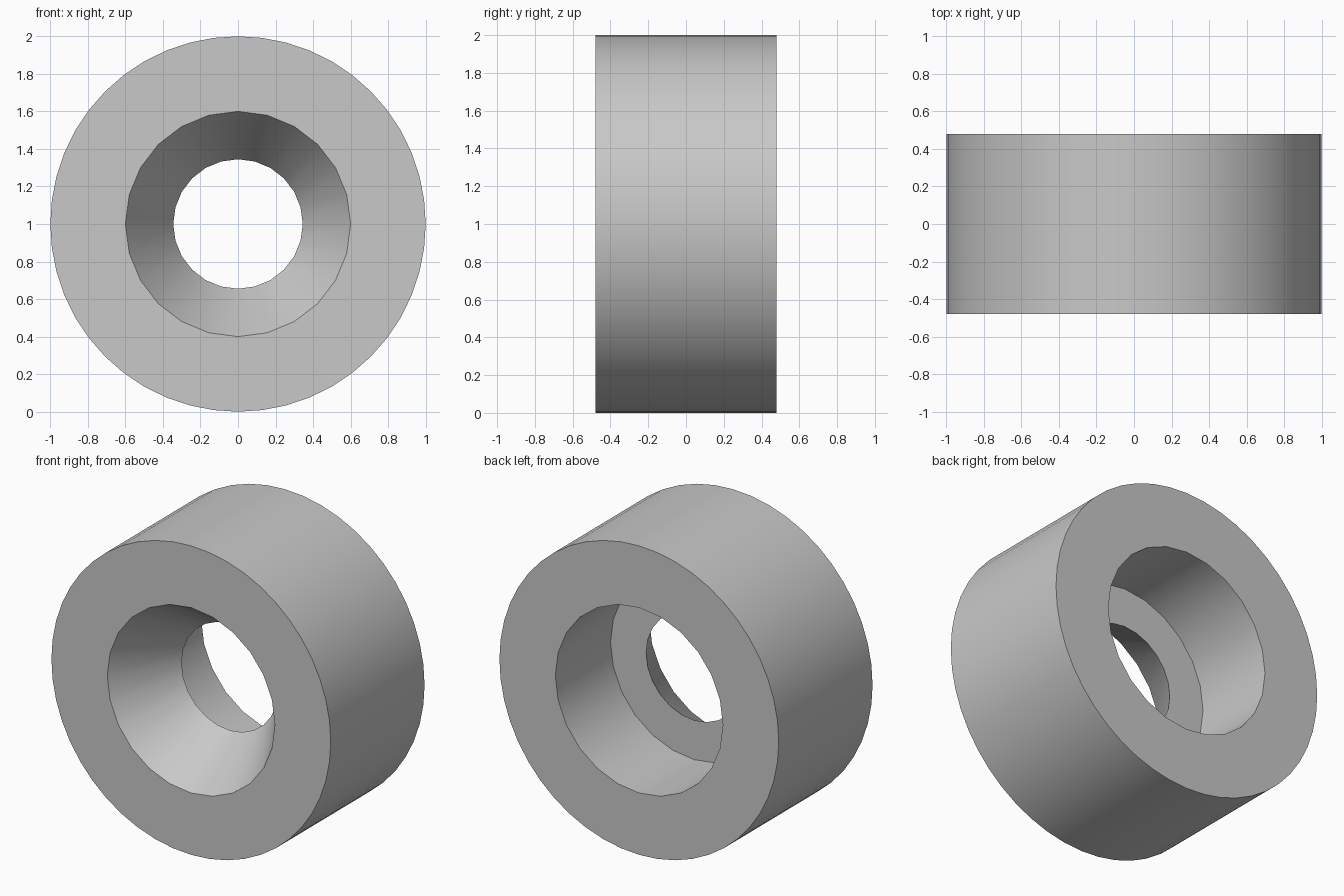
import bpy
import bmesh
from math import sin, cos, tau

cube = bpy.data.objects.get("Cube")
if cube:
    bpy.data.objects.remove(cube, do_unlink=True)

# Plain grey material
grey = bpy.data.materials.new("plain grey")
grey.use_nodes = True
colour = (0.58, 0.58, 0.58, 1)
grey.diffuse_color = colour
grey.node_tree.nodes["Principled BSDF"].inputs["Base Color"].default_value = colour

HALF_DEPTH = 0.48
THROAT_Y = -0.085
OUTER_SIDES = 48
HOLE_SIDES = 24

bm = bmesh.new()


def ring(radius, y, sides):
    """Circle of vertices around the y axis."""
    return [bm.verts.new((radius * sin(tau * i / sides), y,
                          1 + radius * cos(tau * i / sides)))
            for i in range(sides)]


def join(a, b):
    """Faces between two rings; b may have a multiple of a's sides."""
    n, k = len(a), len(b) // len(a)
    for i in range(n):
        far = [b[j % len(b)] for j in range(k * (i + 1), k * i - 1, -1)]
        bm.faces.new([a[i], a[(i + 1) % n]] + far)


# Outer wall
outer_front = ring(1, -HALF_DEPTH, OUTER_SIDES)
outer_back = ring(1, HALF_DEPTH, OUTER_SIDES)
join(outer_front, outer_back)

# Conical front mouth, sharp throat, flat floor and straight back bore
mouth = ring(0.6, -HALF_DEPTH, HOLE_SIDES)
throat = ring(0.345, THROAT_Y, HOLE_SIDES)
floor = ring(0.6, THROAT_Y, HOLE_SIDES)
bore = ring(0.6, HALF_DEPTH, HOLE_SIDES)
for a, b in ((mouth, throat), (throat, floor), (floor, bore)):
    join(a, b)

# Flat end faces
join(mouth, outer_front)
join(bore, outer_back)

bmesh.ops.recalc_face_normals(bm, faces=bm.faces)
mesh = bpy.data.meshes.new("countersunk_bushing")
bm.to_mesh(mesh)
bm.free()
mesh.materials.append(grey)

bushing = bpy.data.objects.new("countersunk_bushing", mesh)
bpy.context.collection.objects.link(bushing)
bpy.ops.object.select_all(action="DESELECT")
bushing.select_set(True)
bpy.context.view_layer.objects.active = bushing
bpy.ops.object.shade_smooth_by_angle()
